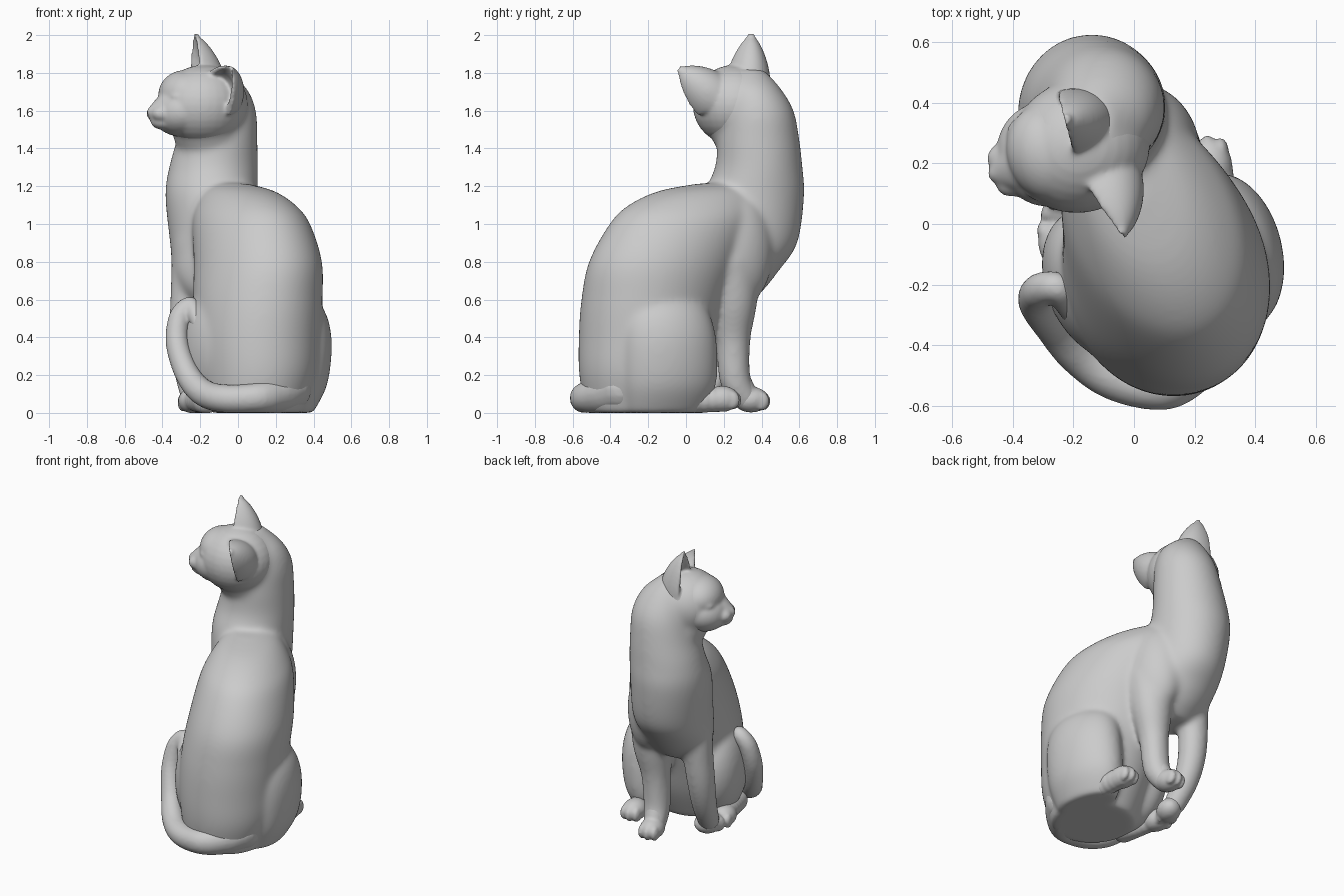
import bpy, bmesh, math
from mathutils import Vector, Matrix


def spline(pts, steps):
    """Catmull-Rom through tuples of any length."""
    out = []
    for i in range(len(pts) - 1):
        a, b, c, d = (pts[max(0, min(len(pts) - 1, i + k))] for k in (-1, 0, 1, 2))
        for s in range(steps):
            t = s / steps
            out.append(tuple(0.5 * (2 * q + (r - p) * t + (2 * p - 5 * q + 4 * r - u) * t * t
                                    + (3 * q - p - 3 * r + u) * t ** 3)
                             for p, q, r, u in zip(a, b, c, d)))
    return out + [pts[-1]]


def loft(bm, rings):
    """Skin closed rings of points and cap both ends."""
    vs = [[bm.verts.new(p) for p in ring] for ring in rings]
    n = len(vs[0])
    for lo, hi in zip(vs, vs[1:]):
        for i in range(n):
            bm.faces.new((lo[i], lo[(i + 1) % n], hi[(i + 1) % n], hi[i]))
    bm.faces.new(vs[0][::-1])
    bm.faces.new(vs[-1])


def stack(bm, rows, yaw):
    """Vertical loft of ellipses: rows are z, cx, cy, half width, half length."""
    c, s = math.cos(math.radians(yaw)), math.sin(math.radians(yaw))
    rings = []
    for z, cx, cy, a, b in spline(rows, 6):
        ring = []
        for i in range(48):
            u, v = a * math.cos(i * math.pi / 24), b * math.sin(i * math.pi / 24)
            ring.append((cx + u * c - v * s, cy + u * s + v * c, z))
        rings.append(ring)
    loft(bm, rings)


def blob(bm, pos, size, yaw=0.0, pitch=0.0, seg=32):
    m = (Matrix.Translation(pos) @ Matrix.Rotation(math.radians(yaw), 4, 'Z')
         @ Matrix.Rotation(math.radians(pitch), 4, 'Y') @ Matrix.Diagonal((*size, 1)))
    bmesh.ops.create_uvsphere(bm, u_segments=seg, v_segments=seg // 2, radius=1, matrix=m)


def limb(bm, pts, steps=8):
    """Tapered round limb through x, y, z, radius points."""
    for x, y, z, r in spline(pts, steps):
        blob(bm, (x, y, z), (r, r, r), seg=20)


def paw(bm, pos, heading):
    """Rounded paw with three toes, heading in degrees from +x."""
    blob(bm, pos, (0.095, 0.075, 0.068), heading)
    for k in (-1, 0, 1):
        off = Matrix.Rotation(math.radians(heading), 3, 'Z') @ Vector((0.06 - 0.012 * abs(k), 0.042 * k, -0.008))
        blob(bm, Vector(pos) + off, (0.045, 0.026, 0.05), heading, seg=16)


def ear(bm, base, tip, back, width, depth):
    """Hollow pointed ear: crescent sections shrinking to a rounded tip."""
    base, tip = Vector(base), Vector(tip)
    up = (tip - base).normalized()
    back = Vector(back)
    back = (back - up * back.dot(up)).normalized()
    side = up.cross(back)
    rings = []
    for k in range(17):
        t = k / 16
        c = max(0.16, (1 - t ** 1.8) ** 0.75)
        mid = base.lerp(tip, t)
        arc = [math.pi * i / 16 for i in range(17)]
        outer = [mid + side * width * c * math.cos(a) + back * depth * c * math.sin(a) for a in arc]
        inner = [mid + side * width * c * 0.70 * math.cos(a)
                 + back * depth * c * (0.45 - 0.6 * max(0, t - 0.5)) * math.sin(a) for a in arc[::-1]]
        rings.append(outer + inner)
    loft(bm, rings)


def finish(bm, name, voxel, smooth):
    """Flatten on the floor, fuse the pieces and smooth the joins."""
    for v in bm.verts:
        v.co.z = max(0.0, v.co.z)
    bmesh.ops.recalc_face_normals(bm, faces=bm.faces)
    me = bpy.data.meshes.new(name)
    bm.to_mesh(me)
    bm.free()
    ob = bpy.data.objects.new(name, me)
    bpy.context.collection.objects.link(ob)
    rm = ob.modifiers.new("fuse", 'REMESH')
    rm.mode, rm.voxel_size, rm.use_smooth_shade = 'VOXEL', voxel, True
    sm = ob.modifiers.new("soften", 'SMOOTH')
    sm.factor, sm.iterations = 0.5, smooth
    return ob


body, head, paws, tail = (bmesh.new() for _ in range(4))

# Rear torso
stack(body, [(0.0, 0.10, -0.27, 0.25, 0.26), (0.2, 0.11, -0.24, 0.305, 0.33),
             (0.4, 0.105, -0.21, 0.325, 0.365), (0.6, 0.105, -0.17, 0.33, 0.395),
             (0.8, 0.105, -0.11, 0.32, 0.42), (1.0, 0.07, -0.01, 0.285, 0.415),
             (1.1, 0.04, 0.05, 0.235, 0.375), (1.175, 0.0, 0.12, 0.165, 0.28),
             (1.215, -0.05, 0.2, 0.08, 0.14)], 25)

# Chest and neck
stack(body, [(0.57, -0.10, 0.20, 0.14, 0.12), (0.65, -0.11, 0.22, 0.19, 0.19),
             (0.75, -0.12, 0.26, 0.225, 0.23), (0.9, -0.125, 0.32, 0.235, 0.27),
             (1.15, -0.14, 0.36, 0.245, 0.266), (1.3, -0.13, 0.385, 0.235, 0.232),
             (1.45, -0.11, 0.385, 0.213, 0.215), (1.6, -0.095, 0.38, 0.19, 0.19),
             (1.72, -0.105, 0.355, 0.15, 0.145), (1.82, -0.14, 0.33, 0.07, 0.08)], 0)
blob(body, (-0.18, 0.26, 1.63), (0.23, 0.218, 0.213), 18)
blob(body, (-0.16, 0.31, 1.50), (0.19, 0.18, 0.17))

# Shoulders
blob(body, (0.07, 0.28, 0.86), (0.14, 0.19, 0.30), 25)
blob(body, (-0.22, 0.25, 0.86), (0.13, 0.17, 0.28), 15)

# Haunches
stack(body, [(0.0, 0.28, -0.11, 0.11, 0.21), (0.15, 0.31, -0.09, 0.155, 0.255),
             (0.35, 0.325, -0.09, 0.165, 0.26), (0.5, 0.315, -0.10, 0.155, 0.24),
             (0.59, 0.285, -0.11, 0.13, 0.19), (0.64, 0.26, -0.12, 0.06, 0.09)], 14)
blob(body, (-0.10, -0.20, 0.34), (0.19, 0.27, 0.34), 25)

# Front legs: one upright, one stepping back
limb(body, [(0.08, 0.23, 0.80, 0.15), (0.07, 0.25, 0.60, 0.13), (0.05, 0.25, 0.40, 0.095),
            (0.035, 0.26, 0.18, 0.085), (0.015, 0.32, 0.07, 0.07)])
limb(body, [(-0.23, 0.25, 0.85, 0.12), (-0.26, 0.25, 0.65, 0.10), (-0.275, 0.23, 0.42, 0.09),
            (-0.265, 0.18, 0.24, 0.08), (-0.24, 0.10, 0.10, 0.07)])
finish(body, "cat_body", 0.011, 45)

# Hind and front feet
limb(paws, [(0.30, -0.10, 0.06, 0.07), (0.26, 0.2, 0.07, 0.065)])
paw(paws, (0.25, 0.19, 0.075), 95)
limb(paws, [(-0.17, -0.30, 0.06, 0.07), (-0.24, -0.08, 0.07, 0.06)])
paw(paws, (-0.24, -0.07, 0.065), 105)
limb(paws, [(0.035, 0.26, 0.20, 0.07), (0.015, 0.33, 0.075, 0.06)])
paw(paws, (0.01, 0.345, 0.07), 98)
limb(paws, [(-0.25, 0.14, 0.16, 0.06), (-0.23, 0.08, 0.08, 0.06)])
paw(paws, (-0.22, 0.07, 0.065), 245)
finish(paws, "paws", 0.009, 6)

# Head, forehead and a muzzle tapering to nose and chin
blob(head, (-0.18, 0.255, 1.63), (0.235, 0.218, 0.212), 18)
blob(head, (-0.28, 0.235, 1.685), (0.14, 0.165, 0.13), 18)
blob(head, (-0.29, 0.23, 1.60), (0.165, 0.175, 0.135), 18, -12)
limb(head, [(-0.27, 0.225, 1.61, 0.155), (-0.35, 0.20, 1.595, 0.108), (-0.41, 0.18, 1.585, 0.068)])
blob(head, (-0.41, 0.18, 1.612), (0.08, 0.045, 0.04), 18, -20)
blob(head, (-0.375, 0.185, 1.54), (0.09, 0.07, 0.045), 18)
for s in (-1, 1):
    blob(head, (-0.415 - 0.014 * s, 0.18 + 0.04 * s, 1.585), (0.058, 0.05, 0.045), 18)
    blob(head, (-0.355 - 0.03 * s, 0.21 + 0.095 * s, 1.675), (0.035, 0.045, 0.022), 18 - 30 * s)

# Ears
ear(head, (-0.22, 0.32, 1.71), (-0.235, 0.345, 2.01), (0.95, 0.25, 0.0), 0.125, 0.165)
ear(head, (-0.12, 0.125, 1.67), (-0.04, -0.045, 1.825), (0.8, 0.4, 0.3), 0.135, 0.155)
finish(head, "head", 0.008, 18)

# Tail wrapping round the left side with a curled tip
limb(tail, [(0.26, -0.34, 0.13, 0.13), (0.20, -0.45, 0.095, 0.10), (0.10, -0.535, 0.08, 0.08),
            (-0.06, -0.51, 0.075, 0.075), (-0.18, -0.43, 0.105, 0.072), (-0.265, -0.335, 0.20, 0.066),
            (-0.32, -0.26, 0.36, 0.062), (-0.31, -0.22, 0.50, 0.058), (-0.255, -0.21, 0.565, 0.05),
            (-0.22, -0.26, 0.51, 0.045), (-0.19, -0.31, 0.44, 0.04)], 10)
finish(tail, "tail", 0.01, 6)
